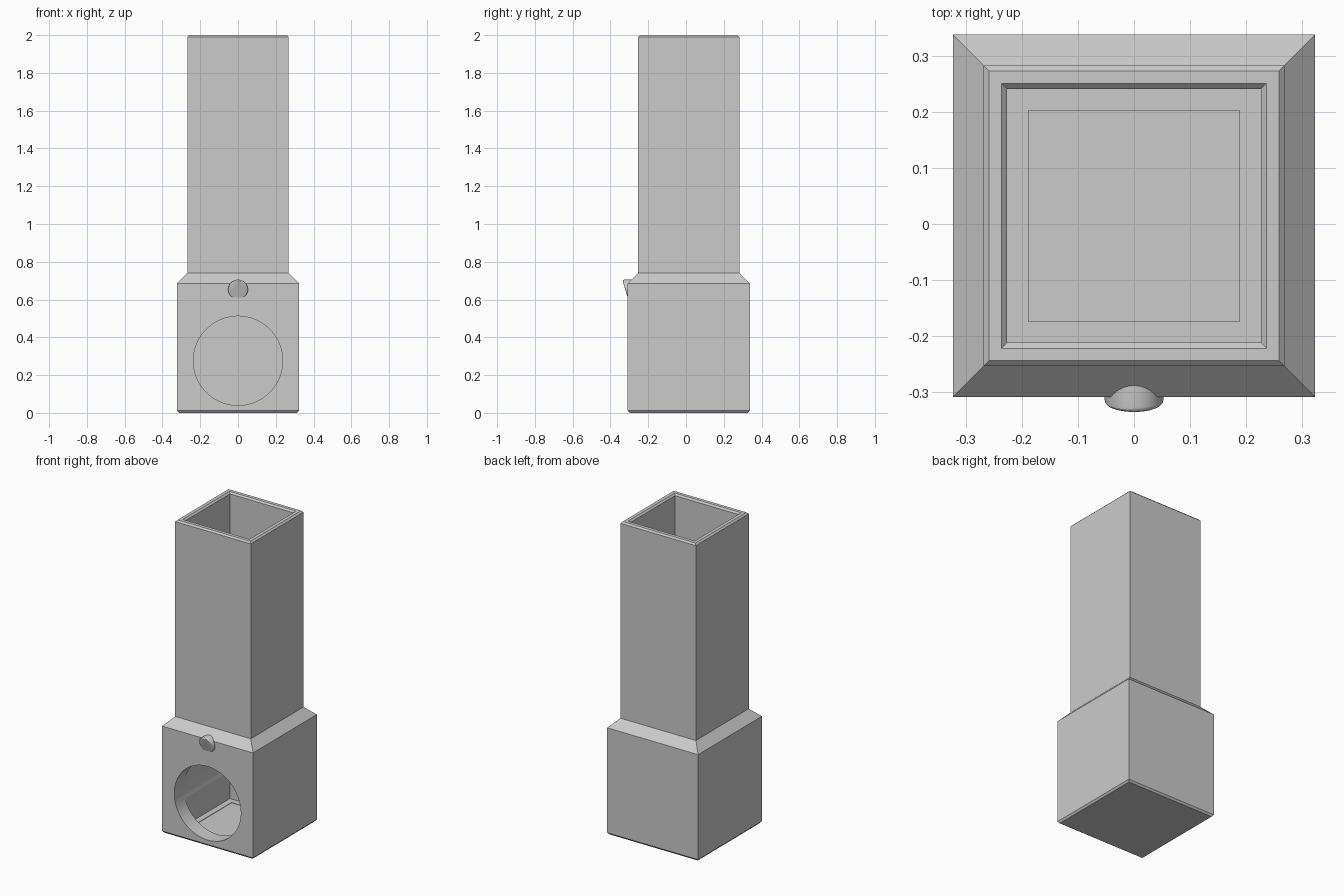
import bpy, bmesh
from math import pi
from mathutils import Matrix

old = bpy.data.objects.get("Cube")
if old:
    bpy.data.objects.remove(old, do_unlink=True)

CENTRE_Y = 0.0145
HOLE_Z, HOLE_R = 0.276, 0.236

grey = bpy.data.materials.new("plain grey")
grey.use_nodes = True
colour = (0.6, 0.6, 0.6, 1)
grey.diffuse_color = colour
grey.node_tree.nodes["Principled BSDF"].inputs["Base Color"].default_value = colour


def finish(bm, name):
    bmesh.ops.recalc_face_normals(bm, faces=bm.faces)
    mesh = bpy.data.meshes.new(name)
    bm.to_mesh(mesh)
    bm.free()
    mesh.materials.append(grey)
    obj = bpy.data.objects.new(name, mesh)
    bpy.context.collection.objects.link(obj)
    return obj


def smooth(obj):
    bpy.ops.object.select_all(action='DESELECT')
    obj.select_set(True)
    bpy.context.view_layer.objects.active = obj
    bpy.ops.object.shade_smooth_by_angle(angle=pi / 6)


def square_loft(name, profile):
    """Skin square rings given as (half width, height), closing both ends."""
    bm = bmesh.new()
    rings = [[bm.verts.new((h * sx, CENTRE_Y + h * sy, z))
              for sx, sy in ((-1, -1), (1, -1), (1, 1), (-1, 1))]
             for h, z in profile]
    for a, b in zip(rings, rings[1:]):
        for i in range(4):
            j = (i + 1) % 4
            bm.faces.new((a[i], a[j], b[j], b[i]))
    bm.faces.new(rings[0])
    bm.faces.new(rings[-1])
    return finish(bm, name)


def y_cylinder(radius, y0, y1, z, sides):
    """Cylinder lying along y."""
    bm = bmesh.new()
    place = Matrix.Translation((0, (y0 + y1) / 2, z)) @ Matrix.Rotation(pi / 2, 4, 'X')
    bmesh.ops.create_cone(bm, cap_ends=True, segments=sides, radius1=radius,
                          radius2=radius, depth=y1 - y0, matrix=place)
    return bm


# Hollow body: outside from the foot up, over the rim, then down the inside
body = square_loft("hollow_tower_body", [
    (0.313, 0), (0.323, 0.012), (0.323, 0.685), (0.268, 0.74),
    (0.268, 1.99), (0.258, 2.0), (0.236, 2.0), (0.226, 1.99),
    (0.226, 0.036), (0.188, 0.036), (0.188, 0.033)])

# Round entrance, cut through the front wall and along the cavity
cutter = finish(y_cylinder(HOLE_R, -0.4, 0.24, HOLE_Z, 96), "entrance_cutter")
cutter.hide_render = True
cutter.hide_viewport = True
cut = body.modifiers.new("entrance", 'BOOLEAN')
cut.operation = 'DIFFERENCE'
cut.solver = 'EXACT'
cut.object = cutter
smooth(body)
bpy.context.view_layer.objects.active = body
bpy.ops.object.modifier_apply(modifier=cut.name)
bpy.data.objects.remove(cutter, do_unlink=True)
smooth(body)

# Round peg above the entrance, its front face slanting back to the wall
peg_bm = y_cylinder(0.0525, -0.335, -0.26, 0.653, 48)
for v in peg_bm.verts:
    if v.co.y < -0.3:
        v.co.y += (0.7055 - v.co.z) * 0.26
rim = [e for e in peg_bm.edges if all(v.co.y < -0.3 for v in e.verts)]
bmesh.ops.bevel(peg_bm, geom=rim, offset=0.008, segments=3, profile=0.5, affect='EDGES')
smooth(finish(peg_bm, "round_peg"))
